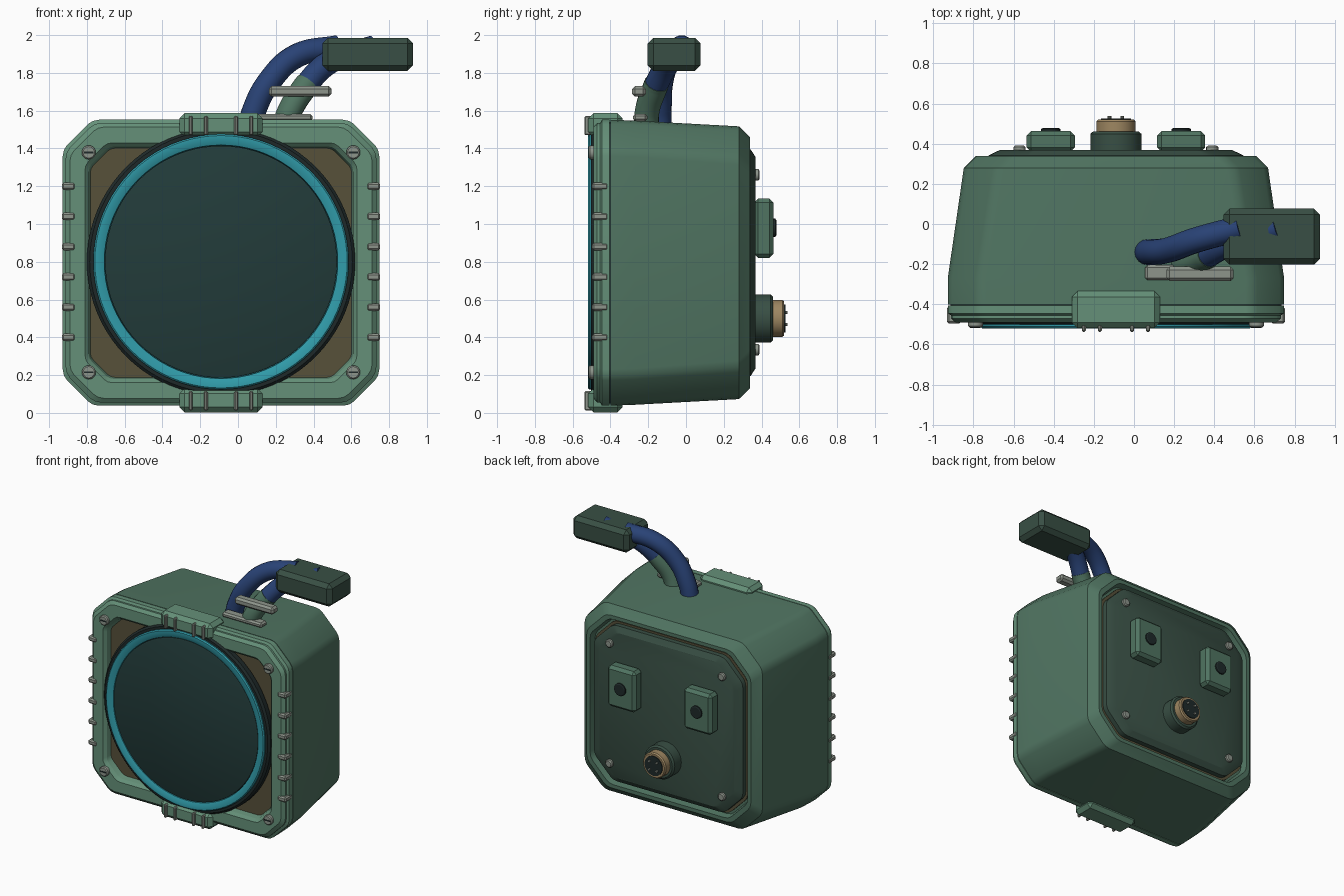
import bpy, bmesh, math

if "Cube" in bpy.data.objects:
    bpy.data.objects.remove(bpy.data.objects["Cube"])

CX, CZ = -0.09, 0.795


def mat(name, r, g, b):
    m = bpy.data.materials.new(name)
    m.diffuse_color = (r, g, b, 1)
    m.use_nodes = True
    m.node_tree.nodes["Principled BSDF"].inputs["Base Color"].default_value = m.diffuse_color
    return m


GREEN = mat("green", 0.08, 0.175, 0.12)
LIGHT = mat("light_green", 0.13, 0.28, 0.19)
DARK = mat("dark_green", 0.04, 0.078, 0.058)
BLACK = mat("black_green", 0.013, 0.022, 0.022)
SCREEN = mat("screen", 0.016, 0.044, 0.042)
TEAL = mat("teal", 0.03, 0.33, 0.40)
BLUE = mat("blue", 0.022, 0.055, 0.18)
BROWN = mat("brown", 0.095, 0.082, 0.042)
STEEL = mat("steel", 0.27, 0.30, 0.26)
TAN = mat("tan", 0.34, 0.24, 0.12)


def finish(name, bm, material, angle=30):
    bmesh.ops.recalc_face_normals(bm, faces=bm.faces)
    me = bpy.data.meshes.new(name)
    bm.to_mesh(me)
    bm.free()
    me.materials.append(material)
    me.shade_smooth()
    me.set_sharp_from_angle(angle=math.radians(angle))
    ob = bpy.data.objects.new(name, me)
    bpy.context.collection.objects.link(ob)
    return ob


def box(name, x, y, z, material, bevel=0.0, segments=1):
    """Box from (min, max) ranges with bevelled edges."""
    bm = bmesh.new()
    bmesh.ops.create_cube(bm, size=1)
    for v in bm.verts:
        v.co = [(r[0] + r[1]) / 2 + c * (r[1] - r[0]) for c, r in zip(v.co, (x, y, z))]
    if bevel:
        bmesh.ops.bevel(bm, geom=bm.edges[:], offset=bevel, segments=segments,
                        profile=0.5, affect='EDGES')
    return finish(name, bm, material, 25)


def skin(bm, rings, cap_start, cap_end):
    for a, b in zip(rings, rings[1:]):
        for i in range(len(a)):
            j = (i + 1) % len(a)
            bm.faces.new((a[i], a[j], b[j], b[i]))
    if cap_start:
        bm.faces.new(rings[0])
    if cap_end:
        bm.faces.new(rings[-1])


def octa(name, sections, material, cap_start=True, cap_end=True):
    """Loft of softened corner-cut rectangles: (y, half width, half height, corner cut)."""
    bm = bmesh.new()
    rings = []
    for y, w, h, c in sections:
        # one corner: distances back from the right and top edges
        q = [(w - a * c, h - b * c) for a, b in
             ((0, 1.2), (0.04, 1.0), (0.14, 0.84), (0.84, 0.14), (1.0, 0.04), (1.2, 0))]
        pts = (q + [(-x, z) for x, z in reversed(q)] + [(-x, -z) for x, z in q]
               + [(x, -z) for x, z in reversed(q)])
        rings.append([bm.verts.new((CX + px, y, CZ + pz)) for px, pz in pts])
    skin(bm, rings, cap_start, cap_end)
    return finish(name, bm, material, 29)


def lathe(name, x, z, profile, material, n=32, caps=True):
    """Turned part about a y axis: profile of (radius, y)."""
    bm = bmesh.new()
    rings = [[bm.verts.new((x + r * math.cos(2 * math.pi * i / n), y,
                            z + r * math.sin(2 * math.pi * i / n))) for i in range(n)]
             for r, y in profile]
    skin(bm, rings, caps, caps)
    return finish(name, bm, material)


def tube(name, pts, radius, material):
    cu = bpy.data.curves.new(name, 'CURVE')
    cu.dimensions = '3D'
    cu.bevel_depth = radius
    cu.bevel_resolution = 6
    cu.use_fill_caps = True
    sp = cu.splines.new('BEZIER')
    sp.bezier_points.add(len(pts) - 1)
    for p, co in zip(sp.bezier_points, pts):
        p.co = co
        p.handle_left_type = p.handle_right_type = 'AUTO'
    cu.materials.append(material)
    ob = bpy.data.objects.new(name, cu)
    bpy.context.collection.objects.link(ob)


# Tapered housing with recessed back
octa("housing", [(-0.40, 0.838, 0.757, 0.16), (-0.27, 0.838, 0.752, 0.16),
                 (0.28, 0.758, 0.722, 0.17), (0.338, 0.70, 0.665, 0.17),
                 (0.338, 0.672, 0.637, 0.165), (0.29, 0.662, 0.627, 0.165)], GREEN)

# Front frame and the panel set into it
octa("front_gasket", [(-0.39, 0.825, 0.745, 0.16), (-0.41, 0.825, 0.745, 0.16)], DARK)
octa("front_frame", [(-0.405, 0.838, 0.757, 0.16), (-0.445, 0.838, 0.757, 0.16),
                     (-0.455, 0.822, 0.740, 0.155), (-0.47, 0.822, 0.740, 0.155),
                     (-0.49, 0.80, 0.718, 0.15), (-0.49, 0.72, 0.635, 0.12),
                     (-0.47, 0.70, 0.615, 0.11), (-0.42, 0.69, 0.605, 0.11)],
     LIGHT, True, False)
octa("front_panel", [(-0.415, 0.70, 0.615, 0.11), (-0.43, 0.70, 0.615, 0.11)], BROWN)

# Round display: outer ring, teal ring, screen
lathe("display_outer_ring", CX, 0.80, [(0.69, -0.43), (0.71, -0.45), (0.71, -0.488),
      (0.695, -0.502), (0.66, -0.502), (0.65, -0.44)], BLACK, 80)
lathe("display_teal_ring", CX, 0.80, [(0.676, -0.45), (0.676, -0.512), (0.668, -0.52),
      (0.645, -0.52), (0.618, -0.508), (0.612, -0.45)], TEAL, 80)
lathe("display_screen", CX, 0.80, [(0.614, -0.47), (0.614, -0.505), (0.605, -0.509)], SCREEN, 80)

# Slotted screws at the front corners
for sx in (-1, 1):
    for sz in (-1, 1):
        x, z = CX + sx * 0.70, 0.797 + sz * 0.582
        lathe("front_screw", x, z, [(0.037, -0.46), (0.037, -0.508), (0.030, -0.515)], STEEL, 20)
        box("screw_slot", (x - 0.026, x + 0.026), (-0.517, -0.50), (z - 0.005, z + 0.005), BLACK)

# Clamps above and below the display, with ridges
for nm, z0, z1 in (("top", 1.46, 1.587), ("bottom", 0.003, 0.13)):
    box(nm + "_clamp", (-0.31, 0.13), (-0.518, -0.335), (z0, z1), LIGHT, 0.028)
    for x in (-0.25, -0.17, -0.01, 0.07):
        box(nm + "_clamp_ridge", (x - 0.01, x + 0.01), (-0.537, -0.48),
            (z0 + 0.01, z1 - 0.015), STEEL, 0.006)

# Side ribs
for i in range(6):
    z = 0.40 + 0.16 * i
    for s in (-1, 1):
        a, b = CX + s * 0.772, CX + s * 0.843
        box("side_rib", (min(a, b), max(a, b)), (-0.497, -0.412), (z - 0.02, z + 0.02), STEEL, 0.01)

# Back panel with screws
octa("back_gasket", [(0.28, 0.65, 0.615, 0.165), (0.305, 0.65, 0.615, 0.165)], BROWN)
octa("back_panel", [(0.29, 0.635, 0.60, 0.165), (0.342, 0.635, 0.60, 0.165),
                    (0.368, 0.58, 0.56, 0.15)], DARK)
for x in (-0.57, 0.39):
    for z in (0.335, 1.26):
        lathe("back_screw", x, z, [(0.03, 0.35), (0.03, 0.383), (0.022, 0.39)], STEEL, 16)

# Back switch boxes
for x in (-0.415, 0.235):
    box("switch_box", (x - 0.12, x + 0.12), (0.36, 0.463), (0.82, 1.135), GREEN, 0.022)
    lathe("switch_button", x, 0.98, [(0.048, 0.45), (0.048, 0.473), (0.04, 0.478)], BLACK, 20)

# Round connector on the back
lathe("connector_base", CX, 0.50, [(0.128, 0.36), (0.128, 0.448), (0.115, 0.46)], DARK)
lathe("connector_collar", CX, 0.50, [(0.098, 0.45), (0.098, 0.51), (0.09, 0.52)], TAN)
lathe("connector_socket", CX, 0.50, [(0.075, 0.50), (0.075, 0.526)], BLACK)
for k in range(4):
    a = math.radians(45 + 90 * k)
    lathe("connector_pin", CX + 0.045 * math.cos(a), 0.50 + 0.045 * math.sin(a),
          [(0.009, 0.51), (0.009, 0.537)], STEEL, 10)

# Two curved cables, the second with a green sleeve
tube("rear_cable", [(0.06, -0.14, 1.50), (0.085, -0.14, 1.60), (0.17, -0.13, 1.76),
                    (0.31, -0.08, 1.89), (0.53, -0.02, 1.937)], 0.064, BLUE)
tube("front_cable", [(0.24, -0.21, 1.50), (0.275, -0.205, 1.60), (0.35, -0.165, 1.72),
                     (0.49, -0.09, 1.86), (0.72, -0.02, 1.937)], 0.063, BLUE)
tube("cable_sleeve", [(0.24, -0.21, 1.50), (0.275, -0.205, 1.60), (0.35, -0.165, 1.72),
                      (0.37, -0.155, 1.745)], 0.066, GREEN)

# Cable brackets
box("lower_bracket", (0.055, 0.395), (-0.28, -0.205), (1.545, 1.583), STEEL, 0.012)
box("upper_bracket", (0.163, 0.495), (-0.285, -0.213), (1.674, 1.73), STEEL, 0.015)

# End block on the cables
box("end_block", (0.447, 0.927), (-0.203, 0.077), (1.81, 1.986), DARK, 0.03)
